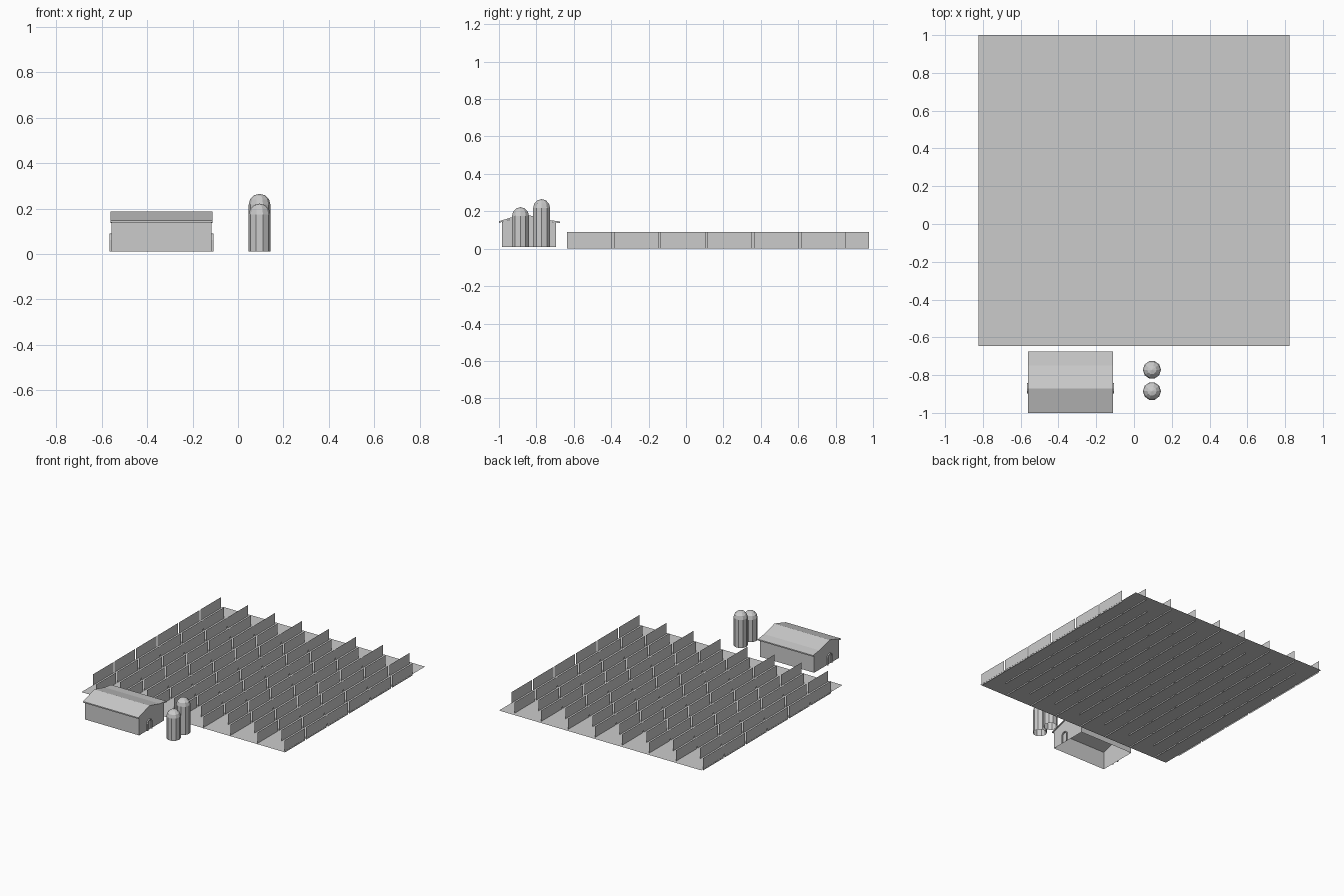
import bpy, bmesh, math

if "Cube" in bpy.data.objects:
    bpy.data.objects.remove(bpy.data.objects["Cube"])

FLOOR = 0.01


def make_object(name, bm, fix_normals=True):
    if fix_normals:
        bmesh.ops.recalc_face_normals(bm, faces=bm.faces)
    mesh = bpy.data.meshes.new(name)
    bm.to_mesh(mesh)
    bm.free()
    obj = bpy.data.objects.new(name, mesh)
    bpy.context.collection.objects.link(obj)
    return obj


def add_face(bm, points):
    return bm.faces.new([bm.verts.new(p) for p in points])


def prism(name, profile, x0, x1, skip=()):
    """Extrude a closed (y, z) profile along x, leaving out the listed sides."""
    bm = bmesh.new()
    a = [bm.verts.new((x0, y, z)) for y, z in profile]
    b = [bm.verts.new((x1, y, z)) for y, z in profile]
    bm.faces.new(a)
    bm.faces.new(b)
    n = len(profile)
    for i in range(n):
        if i not in skip:
            j = (i + 1) % n
            bm.faces.new((a[i], a[j], b[j], b[i]))
    return make_object(name, bm)


# Flat field
bm = bmesh.new()
add_face(bm, [(-0.824, -0.645, FLOOR), (0.824, -0.645, FLOOR),
              (0.824, 1.0, FLOOR), (-0.824, 1.0, FLOOR)])
make_object("field_ground", bm, False)


# Crop cards: two interleaved grids, each shifted by half a cell
def crop_grid(name, x_start, y_start, x_step=0.2195, y_step=0.2505, length=0.238):
    bm = bmesh.new()
    for row in range(8):
        x = x_start + row * x_step
        for k in range(6):
            y = y_start + k * y_step
            add_face(bm, [(x, y, 0), (x, y + length, 0),
                          (x, y + length, 0.09), (x, y, 0.09)])
    make_object(name, bm, False)


crop_grid("crop_rows_front", -0.7135, -0.636)
crop_grid("crop_rows_back", -0.823, -0.511)

# Barn walls with an off-centre ridge, open at top and bottom
wall = [(-0.985, FLOOR), (-0.985, 0.142), (-0.87, 0.178),
        (-0.75, 0.146), (-0.695, 0.139), (-0.695, FLOOR)]
prism("barn_walls", wall, -0.558, -0.116, skip=(1, 2, 3, 5))

# Barn roof: steep front slope, two-pitch back slope
top = [(-1.0, 0.147), (-0.87, 0.187), (-0.75, 0.155), (-0.675, 0.146)]
roof = top + [(y, z - 0.009) for y, z in reversed(top)]
prism("barn_roof", roof, -0.562, -0.112)


# Arched door frames on both gable ends
def arch(half_width, straight):
    pts = [(-half_width, FLOOR)]
    for i in range(7):
        t = math.pi * (1 - i / 6)
        pts.append((half_width * math.cos(t), straight + half_width * math.sin(t)))
    return pts + [(half_width, FLOOR)]


outline = arch(0.028, 0.062) + arch(0.021, 0.062)[::-1]
outline = [(y - 0.87, z) for y, z in outline]
prism("door_frame_left", outline, -0.567, -0.558)
prism("door_frame_right", outline, -0.116, -0.107)


# Silos: open-bottomed faceted tubes with domed tops
def silo(name, x, y, height, radius=0.048, sides=10, rings=3):
    bm = bmesh.new()
    shoulder = height - radius
    levels = [(radius, FLOOR)]
    for i in range(rings):
        t = math.pi / 2 * i / rings
        levels.append((radius * math.cos(t), shoulder + radius * math.sin(t)))
    loops = []
    for r, z in levels:
        loops.append([bm.verts.new((x + r * math.cos(2 * math.pi * k / sides),
                                    y + r * math.sin(2 * math.pi * k / sides), z))
                      for k in range(sides)])
    tip = bm.verts.new((x, y, height))
    for k in range(sides):
        j = (k + 1) % sides
        for lo, hi in zip(loops, loops[1:]):
            bm.faces.new((lo[k], lo[j], hi[j], hi[k]))
        bm.faces.new((loops[-1][k], loops[-1][j], tip))
    make_object(name, bm)


silo("silo_short", 0.095, -0.885, 0.222)
silo("silo_tall", 0.095, -0.772, 0.265)
